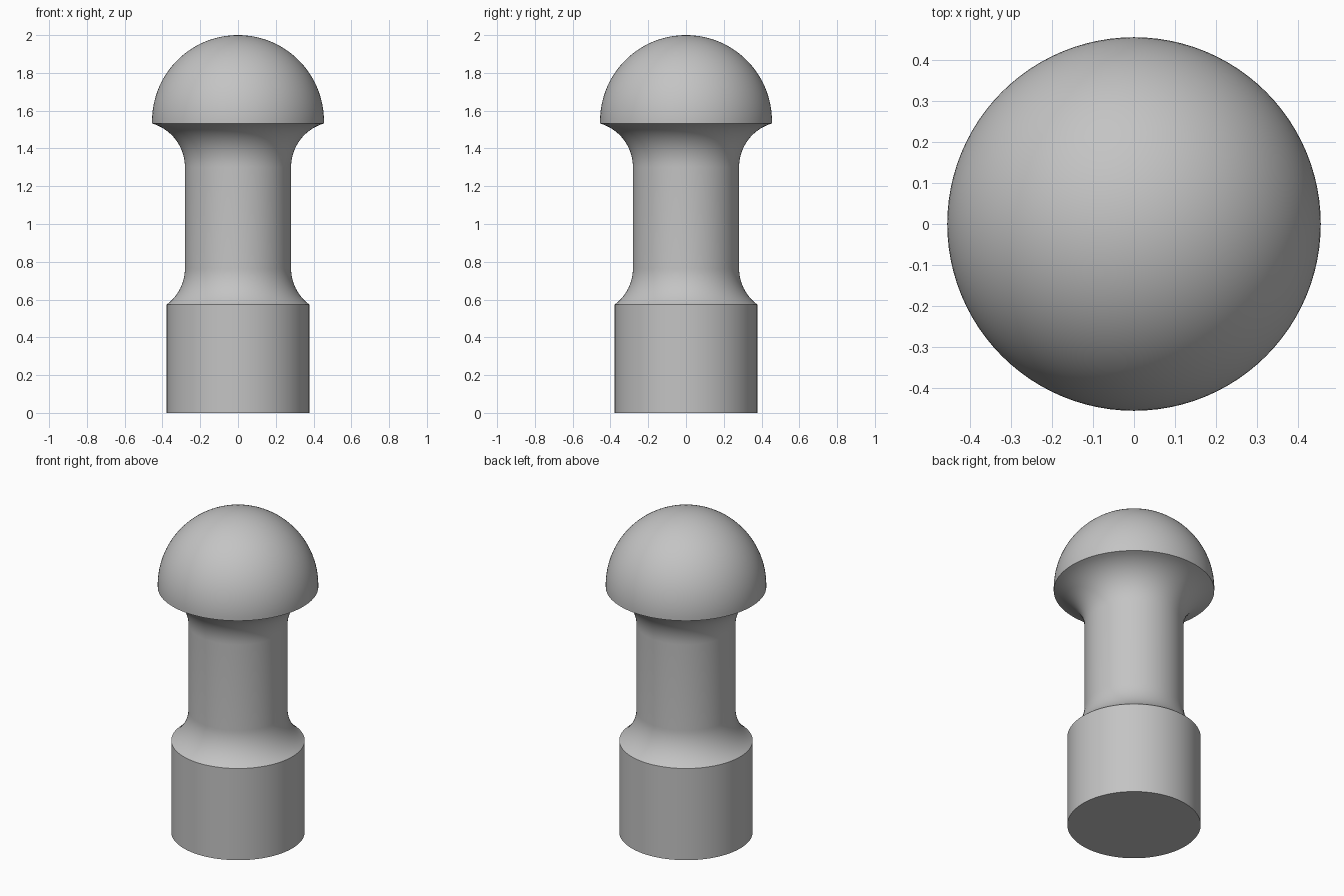
import bpy, bmesh
from math import sin, cos, asin, sqrt, pi, radians

cube = bpy.data.objects.get("Cube")
if cube:
    bpy.data.objects.remove(cube, do_unlink=True)

SEGMENTS = 96
BASE_R, BASE_TOP = 0.378, 0.573
NECK_R, FILLET_R = 0.281, 0.24
DOME_R, DOME_BOTTOM = 0.455, 1.532
DOME_CENTRE = 2 - DOME_R

grey = bpy.data.materials.new("plain grey")
grey.use_nodes = True
colour = (0.55, 0.55, 0.55, 1)
grey.diffuse_color = colour
grey.node_tree.nodes["Principled BSDF"].inputs["Base Color"].default_value = colour


def fillet(edge_r, edge_z, direction, steps=14):
    """Concave arc from the neck out to an edge; direction is +1 up, -1 down."""
    sweep = pi / 2 - asin((NECK_R + FILLET_R - edge_r) / FILLET_R)
    start_z = edge_z - direction * FILLET_R * sin(sweep)
    return [(NECK_R + FILLET_R * (1 - cos(sweep * i / steps)),
             start_z + direction * FILLET_R * sin(sweep * i / steps))
            for i in range(steps + 1)]


# Profile from the bottom centre to the top of the dome
profile = [(0, 0), (BASE_R, 0)]
profile += reversed(fillet(BASE_R, BASE_TOP, -1))
drop = DOME_CENTRE - DOME_BOTTOM
rim_r = sqrt(DOME_R ** 2 - drop ** 2)
profile += fillet(rim_r, DOME_BOTTOM, 1)
low = -asin(drop / DOME_R)
steps = 32
for i in range(1, steps):
    a = low + (pi / 2 - low) * i / steps
    profile.append((DOME_R * cos(a), DOME_CENTRE + DOME_R * sin(a)))
profile.append((0, 2))

# Turn the profile around the vertical axis
bm = bmesh.new()
verts = [bm.verts.new((r, 0, z)) for r, z in profile]
edges = [bm.edges.new(pair) for pair in zip(verts, verts[1:])]
bmesh.ops.spin(bm, geom=verts + edges, cent=(0, 0, 0), axis=(0, 0, 1),
               angle=2 * pi, steps=SEGMENTS, use_duplicate=False)
bmesh.ops.remove_doubles(bm, verts=bm.verts, dist=0.0001)
bmesh.ops.recalc_face_normals(bm, faces=bm.faces)
mesh = bpy.data.meshes.new("domed_post")
bm.to_mesh(mesh)
bm.free()
mesh.materials.append(grey)

post = bpy.data.objects.new("domed_post", mesh)
bpy.context.collection.objects.link(post)
bpy.context.view_layer.objects.active = post
post.select_set(True)
bpy.ops.object.shade_smooth_by_angle(angle=radians(30))
